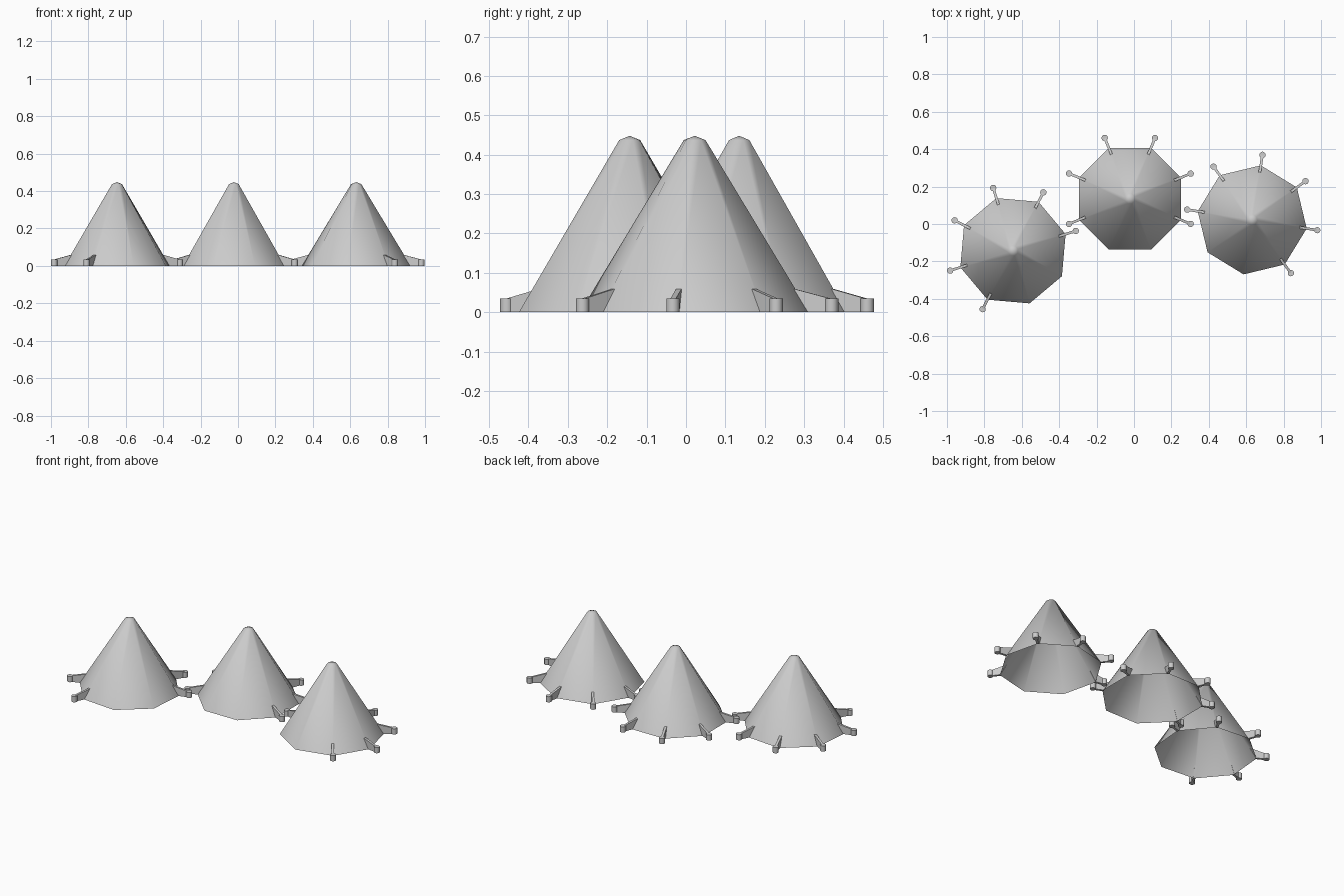
import bpy
import bmesh
from math import cos, sin, radians, pi
from mathutils import Matrix, Vector

cube = bpy.data.objects.get("Cube")
if cube:
    bpy.data.objects.remove(cube, do_unlink=True)

canvas = bpy.data.materials.new("light_grey_canvas")
canvas.use_nodes = True
colour = (0.6, 0.6, 0.6, 1)
canvas.diffuse_color = colour
canvas.node_tree.nodes["Principled BSDF"].inputs["Base Color"].default_value = colour

SIDES = 8
STEP = 2 * pi / SIDES
PEG_RADIUS, PEG_HEIGHT, PEG_DISTANCE = 0.017, 0.035, 0.352


def finish(bm, name, location):
    bmesh.ops.recalc_face_normals(bm, faces=bm.faces)
    mesh = bpy.data.meshes.new(name)
    bm.to_mesh(mesh)
    bm.free()
    mesh.materials.append(canvas)
    obj = bpy.data.objects.new(name, mesh)
    bpy.context.collection.objects.link(obj)
    obj.location = location
    bpy.ops.object.select_all(action="DESELECT")
    obj.select_set(True)
    bpy.context.view_layer.objects.active = obj
    bpy.ops.object.shade_smooth_by_angle(angle=radians(46))


def tent_cover(name, location, turn):
    # Open-bottomed eight-sided cone with a blunt tip
    bm = bmesh.new()
    rings = [[bm.verts.new((r * cos(turn + i * STEP), r * sin(turn + i * STEP), z))
              for i in range(SIDES)] for r, z in ((0.295, 0), (0.028, 0.437))]
    tip = bm.verts.new((0, 0, 0.448))
    low, high = rings
    for i in range(SIDES):
        j = (i + 1) % SIDES
        bm.faces.new((low[i], low[j], high[j], high[i]))
        bm.faces.new((high[i], high[j], tip))
    finish(bm, name, location)


def tent_pegs(name, location, turn):
    # Short round stakes at six corners, leaving the entrance side free
    bm = bmesh.new()
    for i in range(6):
        a = turn + i * STEP
        spot = Vector((PEG_DISTANCE * cos(a), PEG_DISTANCE * sin(a), PEG_HEIGHT / 2))
        bmesh.ops.create_cone(bm, cap_ends=True, segments=12, radius1=PEG_RADIUS,
                              radius2=PEG_RADIUS, depth=PEG_HEIGHT,
                              matrix=Matrix.Translation(spot))
    finish(bm, name, location)


def tent_straps(name, location, turn):
    # Thin sloping webs that tie the cover to the stakes
    bm = bmesh.new()
    profile = ((0.29, 0), (PEG_DISTANCE, 0), (PEG_DISTANCE, 0.034), (0.254, 0.06))
    for i in range(6):
        spin = Matrix.Rotation(turn + i * STEP, 3, "Z")
        left, right = [[bm.verts.new(spin @ Vector((r, side, z))) for r, z in profile]
                       for side in (0.007, -0.007)]
        bm.faces.new(left)
        bm.faces.new(right[::-1])
        for k in range(4):
            n = (k + 1) % 4
            bm.faces.new((left[k], right[k], right[n], left[n]))
    finish(bm, name, location)


# Each tent: name, ground position, angle of its first staked corner
for label, x, y, angle in (("right", -0.647, -0.143, 17.5),
                           ("middle", -0.022, 0.135, -22.5),
                           ("left", 0.632, 0.022, -54)):
    place, turn = (x, y, 0), radians(angle)
    tent_cover(label + "_tent_cover", place, turn)
    tent_pegs(label + "_tent_pegs", place, turn)
    tent_straps(label + "_tent_straps", place, turn)
